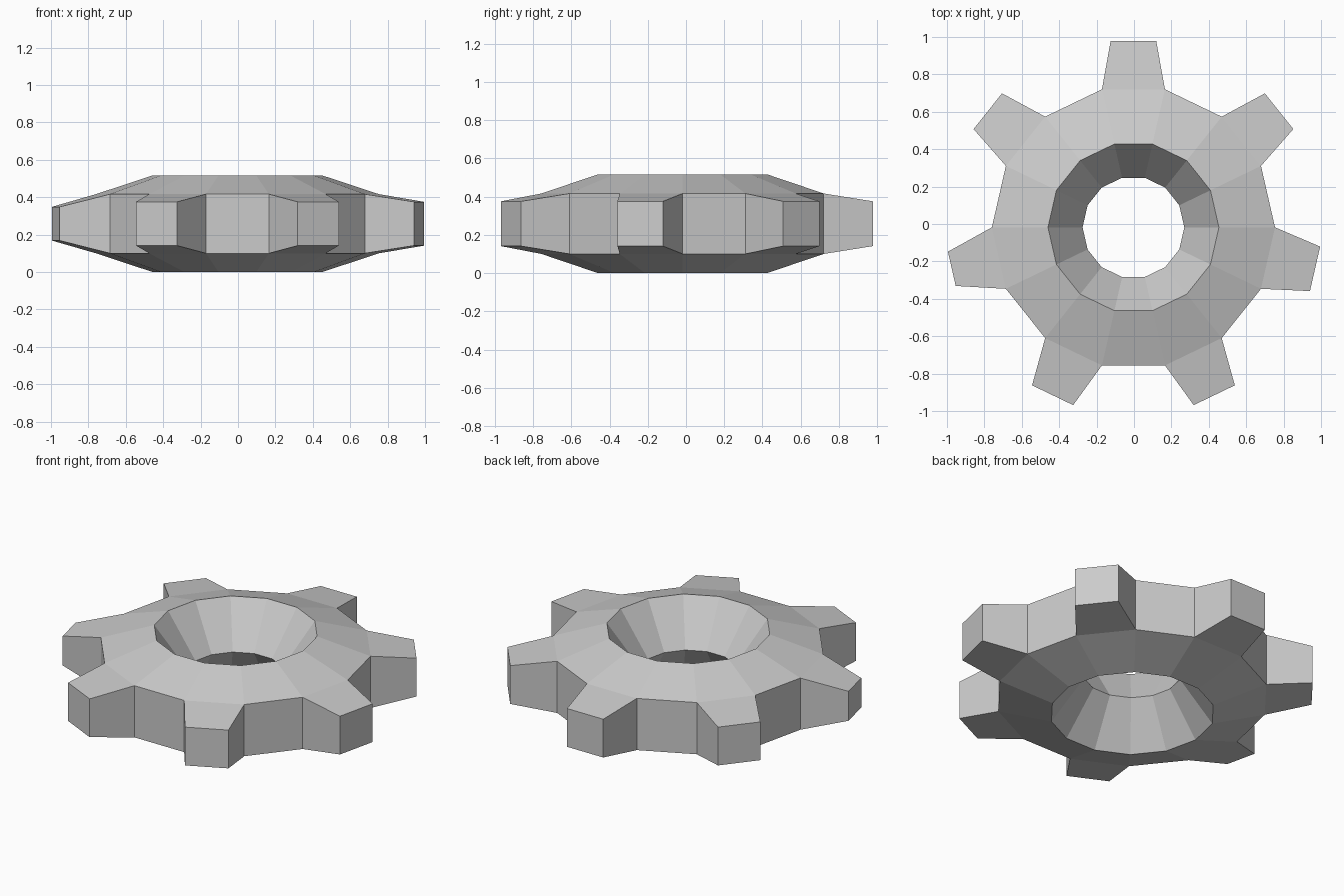
import bpy
import bmesh
from math import cos, sin, pi
from mathutils import Vector

old = bpy.data.objects.get("Cube")
if old:
    bpy.data.objects.remove(old)

# Plain grey metal
grey = bpy.data.materials.new("plain_grey")
grey.use_nodes = True
colour = (0.6, 0.6, 0.6, 1)
grey.diffuse_color = colour
grey.node_tree.nodes["Principled BSDF"].inputs["Base Color"].default_value = colour

TEETH = 7
SIDES = TEETH * 2
MID = 0.258                      # height of the middle plane
CENTRE = Vector((-0.003, -0.018, MID))

# Closed cross-section of the body: (radius, height from the middle)
profile = [(0.272, 0), (0.457, 0.257), (0.757, 0.158),
           (0.757, -0.158), (0.457, -0.257)]
RIM_TOP, RIM_BOTTOM = 2, 3

bm = bmesh.new()

# Body: rings joined around the axis, with a flat side facing the back
rings = []
for i in range(SIDES):
    a = pi / 2 + (i - 0.5) * 2 * pi / SIDES
    rings.append([bm.verts.new(CENTRE + Vector((r * cos(a), r * sin(a), z)))
                  for r, z in profile])

rim_faces = []
for i, ring in enumerate(rings):
    after = rings[(i + 1) % SIDES]
    for j in range(len(profile)):
        k = (j + 1) % len(profile)
        face = bm.faces.new((ring[j], after[j], after[k], ring[k]))
        if j == RIM_TOP:
            rim_faces.append(face)

# Teeth: every second rim face is extruded outwards to a tapered tip
for t, face in enumerate(rim_faces[::2]):
    a = pi / 2 + t * 2 * pi / TEETH
    out, side = Vector((cos(a), sin(a), 0)), Vector((-sin(a), cos(a), 0))
    taper = 0.77 if t == 2 else 1.0          # one tooth has a slimmer tip
    tip = bmesh.ops.extrude_discrete_faces(bm, faces=[face])["faces"][0]
    for v in tip.verts:
        p = v.co - CENTRE
        across = 1 if p.dot(side) > 0 else -1
        up = 1 if p.z > 0 else -1
        v.co = (CENTRE + out * 0.996 + side * across * 0.122 * taper
                + Vector((0, 0, up * 0.117 * taper)))

bmesh.ops.recalc_face_normals(bm, faces=bm.faces)
mesh = bpy.data.meshes.new("gear_wheel")
bm.to_mesh(mesh)
bm.free()
mesh.materials.append(grey)
gear = bpy.data.objects.new("gear_wheel", mesh)
bpy.context.collection.objects.link(gear)
